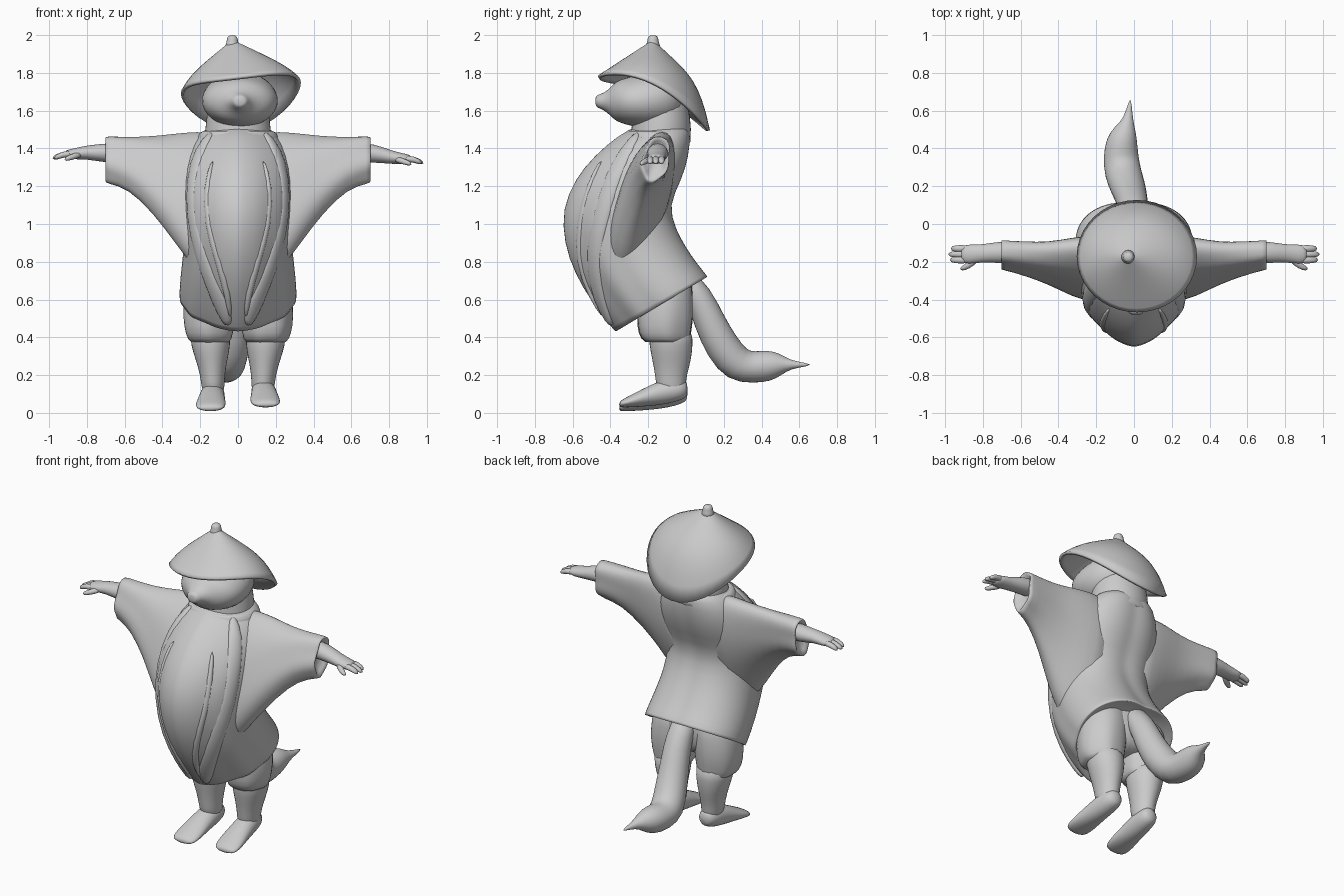
import bpy, bmesh, math
from mathutils import Vector as V
from mathutils.bvhtree import BVHTree

cube = bpy.data.objects.get("Cube")
if cube:
    bpy.data.objects.remove(cube)

grey = bpy.data.materials.new("plain grey")
grey.use_nodes = True
grey.diffuse_color = (0.6, 0.6, 0.6, 1)
grey.node_tree.nodes["Principled BSDF"].inputs["Base Color"].default_value = grey.diffuse_color


def finish(name, bm):
    bmesh.ops.recalc_face_normals(bm, faces=bm.faces)
    mesh = bpy.data.meshes.new(name)
    bm.to_mesh(mesh)
    bm.free()
    mesh.materials.append(grey)
    for p in mesh.polygons:
        p.use_smooth = True
    ob = bpy.data.objects.new(name, mesh)
    bpy.context.collection.objects.link(ob)
    return ob


def loft(name, rings, n=20, folds=None):
    """Skin closed rings given as (centre, half axis u, half axis v)."""
    bm = bmesh.new()
    loops = []
    for i, (c, u, v) in enumerate(rings):
        loop = []
        for k in range(n):
            a = math.tau * k / n
            f = 1 + (folds(a, i / (len(rings) - 1)) if folds else 0)
            loop.append(bm.verts.new(V(c) + (V(u) * math.cos(a) + V(v) * math.sin(a)) * f))
        loops.append(loop)
    for p, q in zip(loops, loops[1:]):
        for k in range(n):
            m = (k + 1) % n
            bm.faces.new((p[k], p[m], q[m], q[k]))
    bm.faces.new(loops[0])
    bm.faces.new(loops[-1][::-1])
    ob = finish(name, bm)
    ob.modifiers.new("smooth", "SUBSURF").levels = 1
    ob.modifiers["smooth"].render_levels = 1
    return ob


def tube(name, pts, n=12):
    """Round tube along (x, y, z, width, height) points, rings square to the path."""
    rings = []
    for i, p in enumerate(pts):
        a, b = pts[max(i - 1, 0)], pts[min(i + 1, len(pts) - 1)]
        t = (V(b[:3]) - V(a[:3])).normalized()
        side = t.cross(V((0, 0, 1)))
        side = side.normalized() if side.length > 0.2 else V((1, 0, 0))
        rings.append((p[:3], side * p[3], side.cross(t).normalized() * p[4]))
    return loft(name, rings, n)


def upright(rows, s=1):
    """Level rings from (x, y, z, half width, half depth) rows."""
    return [((s * x, y, z), (w, 0, 0), (0, d, 0)) for x, y, z, w, d in rows]


# Robe: front point, back point and half width of each slanted section
sections = [(-.25, 1.53, .0, 1.53, .13), (-.36, 1.47, .02, 1.48, .21),
            (-.49, 1.36, .01, 1.36, .27), (-.59, 1.24, -.03, 1.23, .285),
            (-.66, 1.08, -.10, 1.10, .28), (-.65, .90, -.06, .97, .28),
            (-.595, .74, -.01, .88, .285), (-.50, .58, .05, .79, .30),
            (-.38, .43, .11, .72, .305), (-.37, .42, .11, .71, .30),
            (-.33, .50, .06, .73, .25)]
robe_rings = [((0, (yf + yb) / 2, (zf + zb) / 2), (w, 0, 0), (0, (yb - yf) / 2, (zb - zf) / 2))
              for yf, zf, yb, zb, w in sections]


def robe_folds(a, t):
    """Boxy back, keel-shaped front, and creases that deepen towards the hem."""
    corner = abs(math.sin(a) * math.cos(a))
    if math.sin(a) > 0:
        return 0.24 * corner
    return -0.2 * corner + 0.03 * t * math.sin(9 * a) * abs(math.cos(a))


robe = loft("robe", robe_rings, 40, robe_folds)
bpy.context.view_layer.update()
robe_skin = BVHTree.FromObject(robe, bpy.context.evaluated_depsgraph_get())


def band(name, path, half, thick):
    """Lay a soft strip of cloth on the front of the robe along (x, z) points."""
    hits = []
    for x, z in path:
        hit, normal = robe_skin.ray_cast(V((x, -2, z)), V((0, 1, 0)))[:2]
        if hit:
            hits.append((hit, normal))
    out = []
    for i, (h, nrm) in enumerate(hits):
        t = hits[min(i + 1, len(hits) - 1)][0] - hits[max(i - 1, 0)][0]
        taper = 0.35 if i in (0, len(hits) - 1) else 1
        out.append((h, t.cross(nrm).normalized() * half * taper, nrm * thick))
    loft(name, out, 10)


for side, s in (("left", 1), ("right", -1)):
    # Wide sleeve with a hanging web under the arm
    web = [(.08, -.11, 1.49, -.34, .72, .14), (.22, -.11, 1.49, -.36, .74, .135),
           (.33, -.11, 1.48, -.34, .90, .115), (.45, -.13, 1.465, -.28, 1.06, .09),
           (.58, -.13, 1.46, -.23, 1.19, .08), (.69, -.13, 1.465, -.19, 1.215, .075),
           (.715, -.13, 1.46, -.19, 1.225, .07), (.66, -.14, 1.42, -.18, 1.27, .04)]
    rings = []
    for x, yt, zt, yb, zb, th in web:
        up = V((0, yt - yb, zt - zb)) / 2
        rings.append(((s * x, (yt + yb) / 2, (zt + zb) / 2),
                      up.cross(V((1, 0, 0))).normalized() * th, up))
    loft(side + "_sleeve", rings, 24,
         lambda a, t: 0.14 * math.sin(5 * a + 4 * t) * t * abs(math.cos(a)))

    # Forearm and palm
    z = 1.37 if s < 0 else 1.345
    tube(side + "_forearm", [(s * .60, -.15, 1.38, .06, .06), (s * .72, -.15, 1.375, .06, .05),
                             (s * .80, -.155, z + .01, .047, .038), (s * .87, -.16, z, .055, .03),
                             (s * .92, -.16, z, .045, .022)])
    # Fingers and thumb
    for i, (y, tip) in enumerate(((-.13, .97), (-.16, .985), (-.19, .975))):
        tube(f"{side}_finger_{i + 1}", [(s * .87, y, z, .02, .02), (s * .93, y, z, .021, .018),
                                        (s * tip, y, z - .025, .014, .012)], 8)
    tube(side + "_thumb", [(s * .83, -.18, z, .022, .02), (s * .88, -.225, z - .015, .019, .017),
                           (s * .92, -.24, z - .03, .011, .011)], 8)

    # Baggy trouser leg and shin
    loft(side + "_trouser", upright([(.12, -.10, .78, .13, .12), (.145, -.11, .62, .145, .15),
                                     (.155, -.11, .50, .14, .15), (.152, -.115, .42, .13, .14),
                                     (.148, -.10, .365, .11, .12), (.145, -.09, .38, .06, .07)], s),
         20, lambda a, t: 0.06 * math.sin(6 * a + s) * t)
    loft(side + "_shin", upright([(.15, -.08, .46, .11, .12), (.145, -.08, .36, .108, .118),
                                  (.14, -.075, .28, .085, .105), (.135, -.08, .20, .066, .085),
                                  (.132, -.08, .13, .062, .078), (.13, -.07, .09, .05, .06)], s), 16)
    # Foot, heel raised and toes down
    lift = 0.02 if s > 0 else 0
    foot = [(.01, .105, .03, .035), (-.02, .105, .06, .058), (-.10, .095, .066, .07),
            (-.19, .072, .072, .057), (-.27, .048, .082, .038), (-.33, .032, .078, .024),
            (-.355, .024, .055, .014)]
    loft(side + "_foot", [((s * (.13 - .05 * y), y, z + lift), (w, 0, 0), (0, 0, h))
                          for y, z, w, h in foot], 16)

    # Lapel and long folds on the front of the robe
    band(side + "_lapel", [(s * .13, 1.49), (s * .20, 1.40), (s * .245, 1.25), (s * .25, 1.05),
                           (s * .20, .85), (s * .13, .66), (s * .07, .53), (s * .05, .46)], .05, .022)
    band(side + "_inner_fold", [(s * .13, 1.34), (s * .165, 1.2), (s * .16, 1.0),
                                (s * .10, .8), (s * .05, .62), (s * .04, .50)], .022, .02)

# Hips joining the legs
loft("hips", upright([(0, -.10, .85, .15, .10), (0, -.10, .70, .24, .15),
                      (0, -.10, .56, .24, .14), (0, -.10, .48, .12, .10)]))

# Tail: thick, bent, with a thin tip
tube("tail", [(0, -.03, .74, .07, .06), (0, .07, .62, .08, .075), (-.01, .125, .48, .085, .085),
              (-.03, .19, .35, .095, .095), (-.06, .27, .25, .10, .10), (-.07, .36, .24, .095, .085),
              (-.065, .44, .25, .085, .085), (-.045, .50, .257, .06, .06), (-.03, .55, .255, .025, .022),
              (-.02, .66, .255, .006, .006)], 16)

# Neck and collar
loft("neck", upright([(0, -.14, 1.40, .19, .17), (0, -.13, 1.50, .175, .16),
                      (0, -.13, 1.60, .165, .15), (0, -.15, 1.72, .15, .14)]))
loft("collar", upright([(0, -.15, 1.40, .24, .19), (0, -.15, 1.47, .215, .175),
                        (0, -.15, 1.50, .19, .16), (0, -.15, 1.48, .15, .14)]), 24)

# Head: rings from the back of the skull forward to the muzzle
head = [(-.01, 1.68, .09, .09), (-.06, 1.67, .16, .14), (-.15, 1.66, .20, .155),
        (-.25, 1.65, .208, .142), (-.32, 1.65, .19, .125), (-.37, 1.65, .15, .108),
        (-.40, 1.648, .095, .075), (-.435, 1.648, .055, .045), (-.47, 1.65, .04, .035),
        (-.48, 1.65, .025, .02)]
loft("head", [((.01, y, z), (w, 0, 0), (0, 0, h)) for y, z, w, h in head])

# Hat: a cone whose brim sweeps down and turns under at the back
bm = bmesh.new()
apex = V((-.03, -.175, 1.975))
tip = bm.verts.new(apex)
n, steps = 40, 14
loops = [[] for _ in range(steps)]
for k in range(n):
    a = math.tau * k / n
    rim = V((.015 + .318 * math.cos(a), -.17 + .297 * math.sin(a), 0))
    t = (1 + math.sin(a)) / 2
    rim.z = 1.78 - .285 * t ** 2.2 + .12 * rim.x * (1 - .5 * t)
    for j, loop in enumerate(loops):
        r = (j + 1) / steps
        p = apex.lerp(rim, r)
        drop = r + .42 * t * (r ** 6 - r)
        p.z = apex.z + (rim.z - apex.z) * drop
        loop.append(bm.verts.new(p))
for k in range(n):
    m = (k + 1) % n
    bm.faces.new((tip, loops[0][k], loops[0][m]))
    for p, q in zip(loops, loops[1:]):
        bm.faces.new((p[k], q[k], q[m], p[m]))
finish("hat", bm).modifiers.new("shell", "SOLIDIFY").thickness = 0.018
tube("hat_knob", [(-.03, -.175, 1.93, .05, .05), (-.03, -.175, 1.96, .03, .03),
                  (-.03, -.175, 1.985, .031, .031), (-.03, -.175, 2.0, .018, .018)])
